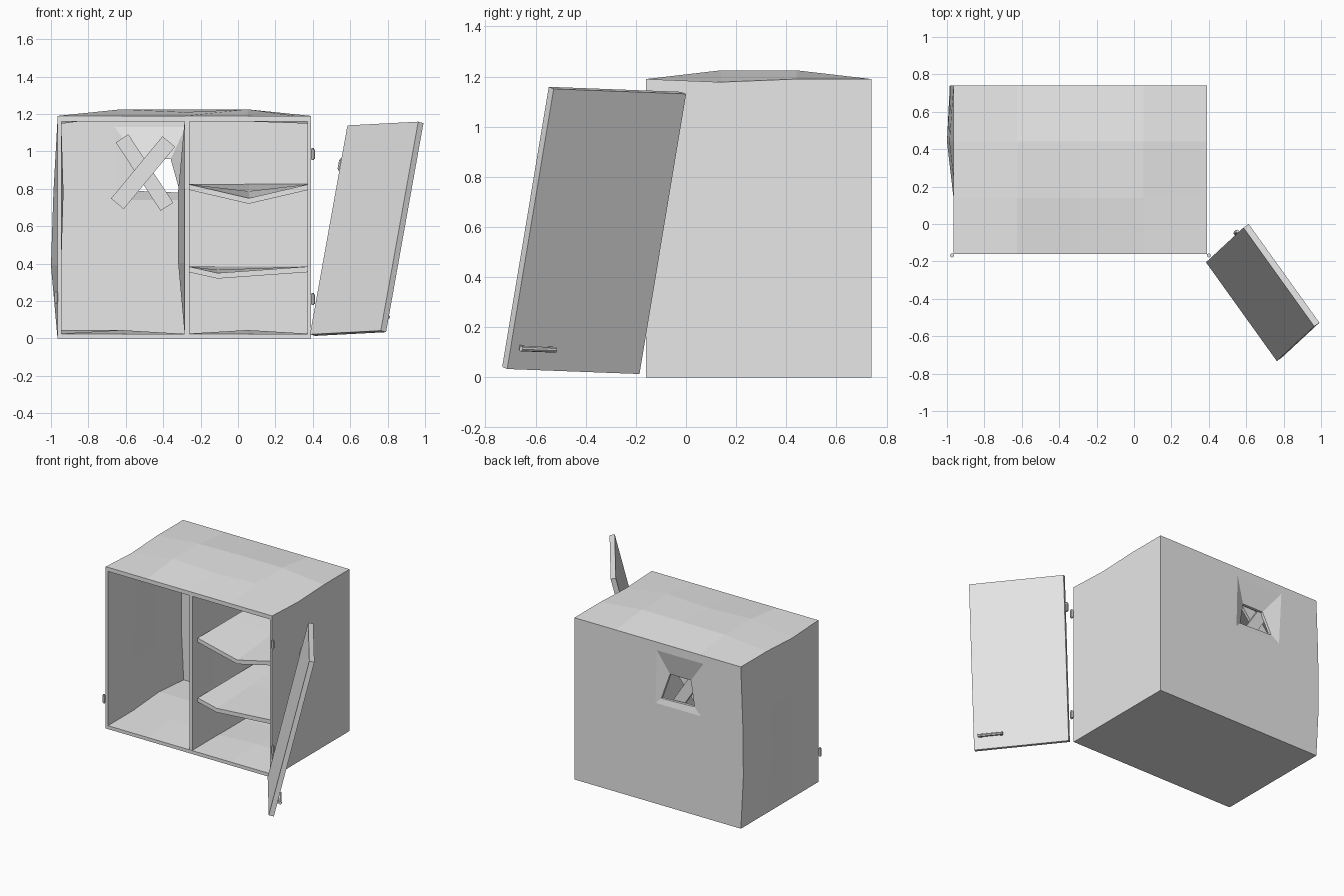
import bpy, bmesh, math
from mathutils import Vector, Matrix

cube = bpy.data.objects.get("Cube")
if cube:
    bpy.data.objects.remove(cube, do_unlink=True)

grey = bpy.data.materials.new("light_grey")
grey.use_nodes = True
grey.diffuse_color = (0.8, 0.8, 0.8, 1)
grey.node_tree.nodes["Principled BSDF"].inputs["Base Color"].default_value = grey.diffuse_color


def finish(name, bm):
    bmesh.ops.recalc_face_normals(bm, faces=bm.faces[:])
    mesh = bpy.data.meshes.new(name)
    bm.to_mesh(mesh)
    bm.free()
    mesh.materials.append(grey)
    obj = bpy.data.objects.new(name, mesh)
    bpy.context.collection.objects.link(obj)
    return obj


def solid(name, front, back, faces):
    """Close two matching sheets of points into a solid board."""
    bm = bmesh.new()
    layers = [[bm.verts.new(p) for p in pts] for pts in (front, back)]
    for face in faces:
        for layer in layers:
            bm.faces.new([layer[i] for i in face])
    edges = [(f[k], f[(k + 1) % len(f)]) for f in faces for k in range(len(f))]
    for a, b in edges:
        if (b, a) not in edges:
            bm.faces.new([layers[0][a], layers[0][b], layers[1][b], layers[1][a]])
    return finish(name, bm)


def panel(name, origin, u, v, thick, us=(0, 1), vs=(0, 1), dents=None, push=(0, 0, 1), flat_back=False):
    """Board on a coarse grid; dents maps a grid point to a push distance."""
    origin, u, v, thick, push = map(Vector, (origin, u, v, thick, push))
    dents = dents or {}
    front, back = [], []
    for j, t in enumerate(vs):
        for i, s in enumerate(us):
            base = origin + u * s + v * t
            p = base + push * dents.get((i, j), 0)
            front.append(p)
            back.append((base if flat_back else p) + thick)
    n = len(us)
    faces = [(j * n + i, j * n + i + 1, (j + 1) * n + i + 1, (j + 1) * n + i)
             for j in range(len(vs) - 1) for i in range(n - 1)]
    return solid(name, front, back, faces)


def box(name, size, matrix):
    bm = bmesh.new()
    bmesh.ops.create_cube(bm, size=1, matrix=matrix @ Matrix.Diagonal((*size, 1)))
    return finish(name, bm)


def cylinder(name, radius, depth, matrix, sides=8):
    bm = bmesh.new()
    bmesh.ops.create_cone(bm, cap_ends=True, segments=sides, radius1=radius,
                          radius2=radius, depth=depth, matrix=matrix)
    return finish(name, bm)


def hinge(name, matrix):
    cylinder(name + "_barrel", 0.011, 0.05, matrix)
    cylinder(name + "_pin", 0.007, 0.064, matrix)


# Cabinet shell
X0, X1, Y0, Y1, TOP = -0.965, 0.39, -0.16, 0.74, 1.19
W, D = X1 - X0, Y1 - Y0
quarters = (0, 0.25, 0.5, 0.75, 1)
thirds = (0, 1 / 3, 2 / 3, 1)

panel("cabinet_top", (X0, Y0, TOP), (W, 0, 0), (0, D, 0), (0, 0, -0.03), quarters, thirds,
      {(1, 1): 0.035, (2, 1): 0.02, (3, 1): 0.035, (1, 2): 0.03, (2, 2): 0.035,
       (3, 2): 0.035, (0, 1): -0.015, (4, 1): -0.012})
panel("cabinet_floor", (X0, Y0, 0.025), (W, 0, 0), (0, D, 0), (0, 0, -0.025), quarters, thirds,
      {(1, 1): 0.02, (3, 1): 0.02, (1, 2): 0.02, (0, 2): 0.02}, flat_back=True)
panel("right_wall", (X0, Y0, 0), (0, D, 0), (0, 0, 1.17), (0.02, 0, 0), thirds, thirds,
      {(2, 1): -0.035, (3, 1): -0.02, (2, 2): -0.022, (3, 2): -0.015, (1, 2): 0.012}, (1, 0, 0))
panel("left_wall", (X1, Y0, 0), (0, D, 0), (0, 0, 1.17), (-0.018, 0, 0))
panel("divider", (-0.285, Y0 + 0.002, 0.02), (0, D - 0.02, 0), (0, 0, 1.15), (0.025, 0, 0),
      thirds, thirds, {(1, 1): -0.035, (1, 2): -0.035, (2, 1): -0.03, (2, 2): -0.035}, (1, 0, 0))

# Back wall with a smashed hole pushed inwards
rings = [
    [(X1, Y1, 0), (X0, Y1, 0), (X0, Y1, 1.17), (X1, Y1, 1.17)],
    [(-0.27, Y1, 0.74), (-0.64, Y1, 0.74), (-0.66, Y1, 1.13), (-0.28, Y1, 1.13)],
    [(-0.31, 0.73, 0.78), (-0.58, 0.73, 0.79), (-0.53, 0.7, 0.96), (-0.36, 0.7, 0.96)],
]
points = [Vector(p) for ring in rings for p in ring]
ring_faces = [(r * 4 + k, r * 4 + (k + 1) % 4, r * 4 + 4 + (k + 1) % 4, r * 4 + 4 + k)
              for r in range(2) for k in range(4)]
solid("back_wall", points, [p - Vector((0, 0.02, 0)) for p in points], ring_faces)

# Sagging shelves
for name, z, mid, dip in (("upper_shelf", 0.825, 0.5, 0.075), ("lower_shelf", 0.385, 0.24, 0.035)):
    panel(name, (-0.265, -0.09, z), (0.645, 0, 0), (0, 0.81, 0), (0, 0, -0.03),
          (0, mid, 1), (0, 0.5, 1), {(1, 0): -dip, (1, 1): -dip * 0.5})

# Crossed planks nailed over the hole from the inside
planks = (("rear_plank", (-0.62, 1.07), (-0.38, 0.704), 0.08, 0.675),
          ("front_plank", (-0.645, 0.72), (-0.37, 1.053), 0.088, 0.655))
for name, a, b, width, y in planks:
    dx, dz = b[0] - a[0], b[1] - a[1]
    place = Matrix.Translation(((a[0] + b[0]) / 2, y, (a[1] + b[1]) / 2)) @ \
        Matrix.Rotation(-math.atan2(dz, dx), 4, 'Y')
    length = math.hypot(dx, dz)
    box(name, (length, 0.02, width), place)
    for side in (-1, 1):
        turn = Matrix.Rotation(math.pi / 2, 4, 'X')
        spot = place @ Matrix.Translation((side * (length / 2 - 0.045), 0.012, 0))
        cylinder(name + "_nail", 0.014, 0.06, spot @ turn)

# Fallen door leaning against the cabinet, in its own frame
corner = Vector((0.385, -0.205, 0.022))
along = Vector((0.38, -0.53, 0.02)).normalized()
up = Vector((0.2, 0.187, 1.12))
up = (up - along * up.dot(along)).normalized()
outward = up.cross(along)
frame = Matrix((along, outward, up)).transposed().to_4x4()
frame.translation = corner
DW, DH, DT = 0.65, 1.15, 0.035
box("door", (DW, DT, DH), frame @ Matrix.Translation((DW / 2, DT / 2, DH / 2)))

# Door handle: bar on two posts
hx, hz = 0.53, 0.09
bar = frame @ Matrix.Translation((hx, DT + 0.022, hz))
cylinder("handle_bar", 0.011, 0.17, bar @ Matrix.Rotation(math.pi / 2, 4, 'Y'))
for side in (-1, 1):
    box("handle_post", (0.016, 0.026, 0.018),
        frame @ Matrix.Translation((hx + side * 0.07, DT + 0.01, hz)))

# Hinges left on the cabinet and on the door
for x, z in ((0.4, 0.985), (0.4, 0.21), (-0.973, 0.22)):
    hinge("cabinet_hinge", Matrix.Translation((x, -0.168, z)))
hinge("door_hinge", frame @ Matrix.Translation((-0.008, 0.005, 0.935)))
